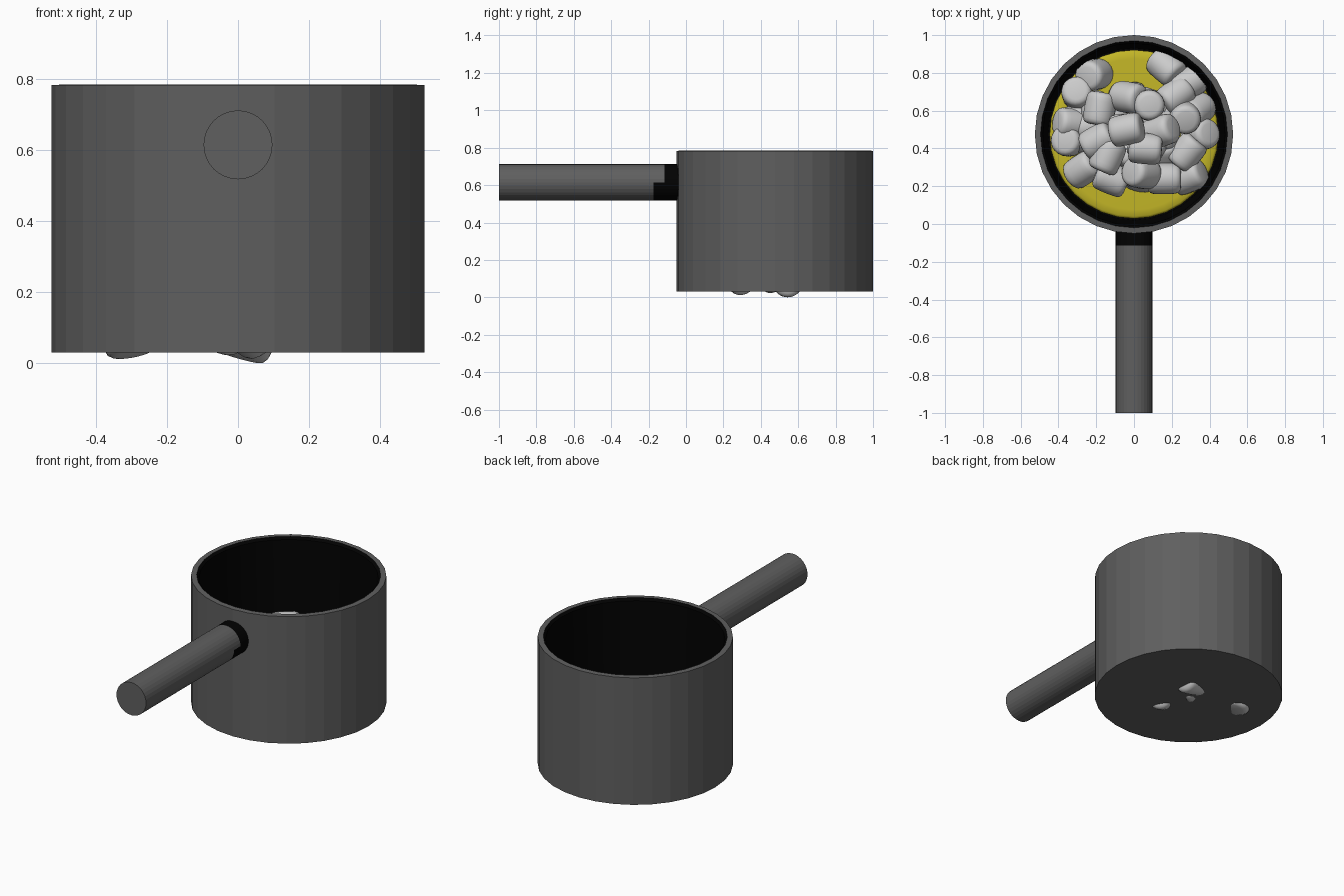
import bpy, bmesh, math, random
from mathutils import Matrix, Euler

if "Cube" in bpy.data.objects:
    bpy.data.objects.remove(bpy.data.objects["Cube"])

random.seed(11)
CY = 0.475          # pot centre on y


def material(name, rgb):
    m = bpy.data.materials.new(name)
    m.diffuse_color = (*rgb, 1)
    m.use_nodes = True
    m.node_tree.nodes["Principled BSDF"].inputs["Base Color"].default_value = m.diffuse_color
    return m


GREY = material("dark_grey", (0.115, 0.115, 0.115))
BLACK = material("black", (0.0005, 0.0005, 0.0005))
YELLOW = material("butter_yellow", (0.55, 0.47, 0.02))


def lathe_mesh(name, profile, segments, mats=(), smooth=False):
    """Revolve (radius, z) points about z; radius 0 closes the surface."""
    bm = bmesh.new()
    verts = [bm.verts.new((0, r, z)) for r, z in profile]
    edges = [bm.edges.new(p) for p in zip(verts, verts[1:])]
    bmesh.ops.spin(bm, geom=verts + edges, cent=(0, 0, 0), axis=(0, 0, 1),
                   angle=math.tau, steps=segments, use_duplicate=False)
    bmesh.ops.remove_doubles(bm, verts=bm.verts, dist=1e-4)
    bmesh.ops.recalc_face_normals(bm, faces=bm.faces)
    for f in bm.faces:
        f.smooth = smooth
    me = bpy.data.meshes.new(name)
    bm.to_mesh(me)
    bm.free()
    for m in mats:
        me.materials.append(m)
    return me


def add(name, me, matrix):
    ob = bpy.data.objects.new(name, me)
    ob.matrix_world = matrix
    bpy.context.collection.objects.link(ob)
    return ob


# pot: grey outside, black lip and tapered black inside
pot = lathe_mesh("pot", [(0, 0.03), (0.525, 0.03), (0.525, 0.783), (0.495, 0.785),
                         (0.482, 0.772), (0.455, 0.08), (0, 0.08)], 32, (GREY, BLACK))
for p in pot.polygons:
    c = p.center
    if c.z > 0.05 and math.hypot(c.x, c.y) < 0.495:
        p.material_index = 1
add("pot", pot, Matrix.Translation((0, CY, 0)))

# melted layer on the pot floor
add("melted_layer", lathe_mesh("melted_layer", [(0, 0.07), (0.447, 0.07), (0.447, 0.112),
    (0.435, 0.12), (0.40, 0.122), (0, 0.122)], 32, (YELLOW,), True),
    Matrix.Translation((0, CY, 0)))

# handle: cylinder along y with a stepped black collar at the pot
handle = lathe_mesh("handle", [(0, 1.0), (0.097, 1.0), (0.097, 0.175), (0.097, 0.115),
                               (0.097, 0.035), (0, 0.035)], 32, (GREY, BLACK))
handle.transform(Matrix.Rotation(math.radians(90), 4, 'X'))
for p in handle.polygons:
    y, z = p.center.y, p.center.z
    if y > -0.115 or (y > -0.175 and z < 0):
        p.material_index = 1
add("handle", handle, Matrix.Translation((0, 0, 0.615)))

# marshmallow: rounded drum with fairly crisp rims
half = [(0, 0.088), (0.05, 0.087), (0.064, 0.083), (0.075, 0.074), (0.08, 0.06), (0.082, 0.04), (0.083, 0)]
drum = lathe_mesh("marshmallow", half + [(r, -z) for r, z in half[-2::-1]], 20, (), True)


def marshmallow(x, y, z, lowest=0.04, sink=False):
    rot = Euler([random.uniform(-math.pi, math.pi) for _ in range(3)]).to_matrix().to_4x4()
    low = min((rot @ v.co).z for v in drum.vertices)
    z = lowest - low if sink else max(z, lowest - low)
    add("marshmallow", drum, Matrix.Translation((x, y, z)) @ rot)


# upper layer of the heap, highest in the middle
TOP = [(-.21, .79), (-.30, .69), (.17, .83), (.28, .74), (.22, .68), (.27, .57),
       (-.33, .53), (-.35, .44), (-.18, .61), (-.03, .67), (.08, .63), (-.04, .50),
       (.14, .49), (.35, .47), (.28, .38), (.29, .25), (.16, .24), (.04, .27),
       (-.12, .24), (-.27, .29), (-.14, .36), (-.19, .44), (.06, .40), (.33, .60)]
for x, y in TOP:
    r = math.hypot(x, y - CY)
    height = 0.15 + 0.36 * max(0, 1 - r / 0.34)
    marshmallow(x, y, height)
    if height > 0.27:           # filling under the tall middle
        marshmallow(x * 1.1, y, height - 0.15)

# lowest pieces poke through the pot floor
for x, y, low in [(0.02, .28, .012), (-.31, .54, .012), (.02, .54, 0), (-.05, .48, .023)]:
    marshmallow(x, y, 0, low, True)

# bottom layer closing the gaps in the middle
for x, y in [(-.11, .53), (-.03, .38), (.17, .38), (.17, .58), (-.22, .52), (.03, .36)]:
    marshmallow(x, y, 0.15)
